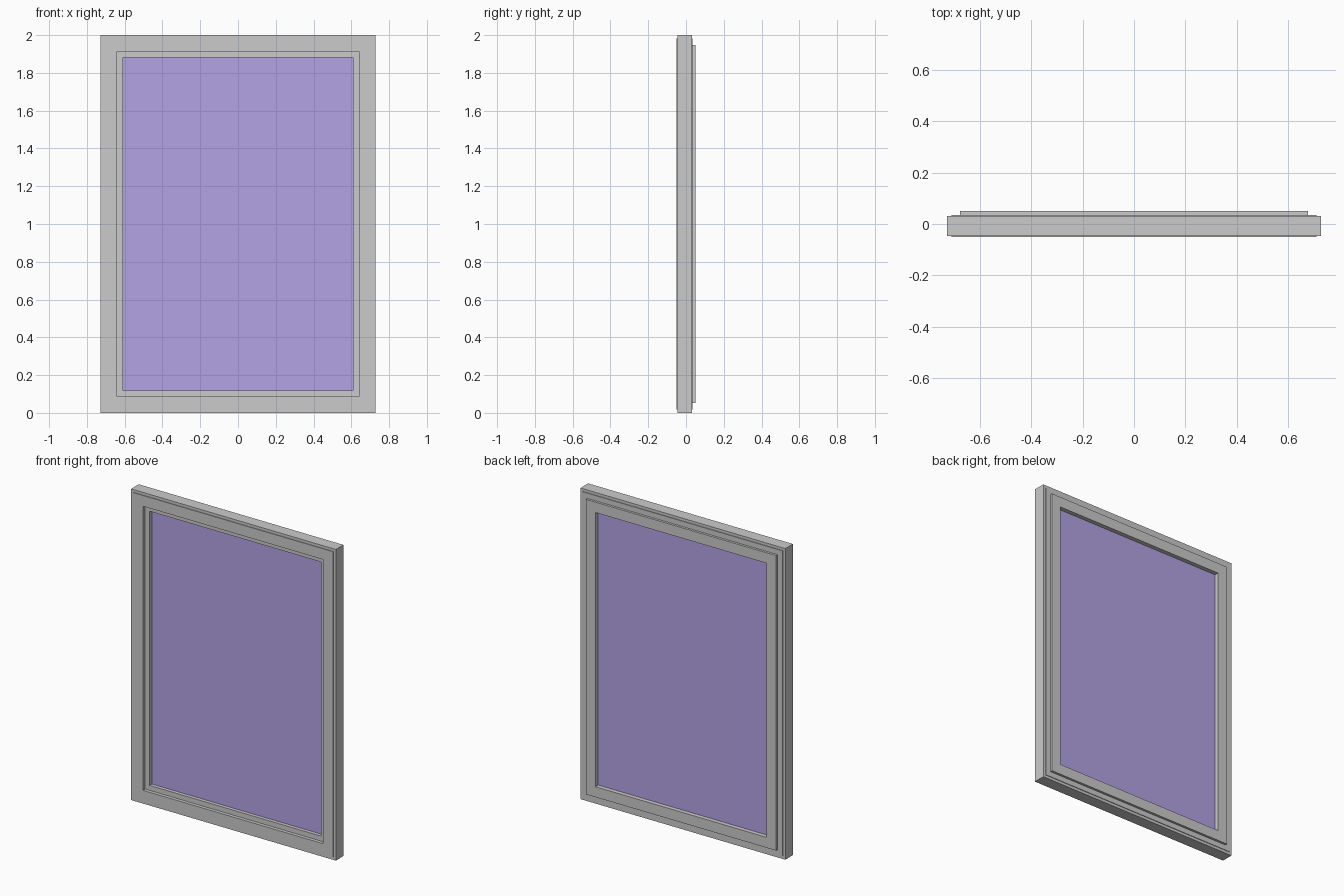
import bpy, bmesh

if "Cube" in bpy.data.objects:
    bpy.data.objects.remove(bpy.data.objects["Cube"])

W, H = 0.728, 2.0  # half width and height of the window


def mitred_ring(name, profile):
    """Sweep a closed (inset, y) profile around the window rectangle."""
    bm = bmesh.new()
    corners = [(-1, 0), (1, 0), (1, 1), (-1, 1)]
    rings = [[bm.verts.new((sx * (W - i), y, H - i if top else i))
              for i, y in profile] for sx, top in corners]
    n = len(profile)
    for c in range(4):
        a, b = rings[c], rings[(c + 1) % 4]
        for k in range(n):
            m = (k + 1) % n
            bm.faces.new((a[k], b[k], b[m], a[m]))
    bmesh.ops.recalc_face_normals(bm, faces=bm.faces)
    mesh = bpy.data.meshes.new(name)
    bm.to_mesh(mesh)
    bm.free()
    obj = bpy.data.objects.new(name, mesh)
    bpy.context.collection.objects.link(obj)
    return obj


# Outer frame with a shallow raised lip on both faces
mitred_ring("outer_frame", [
    (0, -0.046), (0.018, -0.046), (0.018, -0.05), (0.087, -0.05),
    (0.087, 0.035), (0.018, 0.035), (0.018, 0.031), (0, 0.031)])

# Sash set in the frame, overlapping it at the back
mitred_ring("sash", [
    (0.052, 0.05), (0.052, 0.035), (0.087, 0.035),
    (0.087, -0.028), (0.119, -0.028), (0.119, 0.05)])

# Glass pane
glass = bpy.data.materials.new("glass_purple")
glass.diffuse_color = (0.45, 0.37, 0.78, 1)
glass.use_nodes = True
glass.node_tree.nodes["Principled BSDF"].inputs["Base Color"].default_value = glass.diffuse_color
y0, y1, inset = -0.005, 0.022, 0.119
bpy.ops.mesh.primitive_cube_add(size=1, location=(0, (y0 + y1) / 2, H / 2))
pane = bpy.context.object
pane.name = "glass_pane"
pane.scale = (2 * (W - inset), y1 - y0, H - 2 * inset)
pane.data.materials.append(glass)
